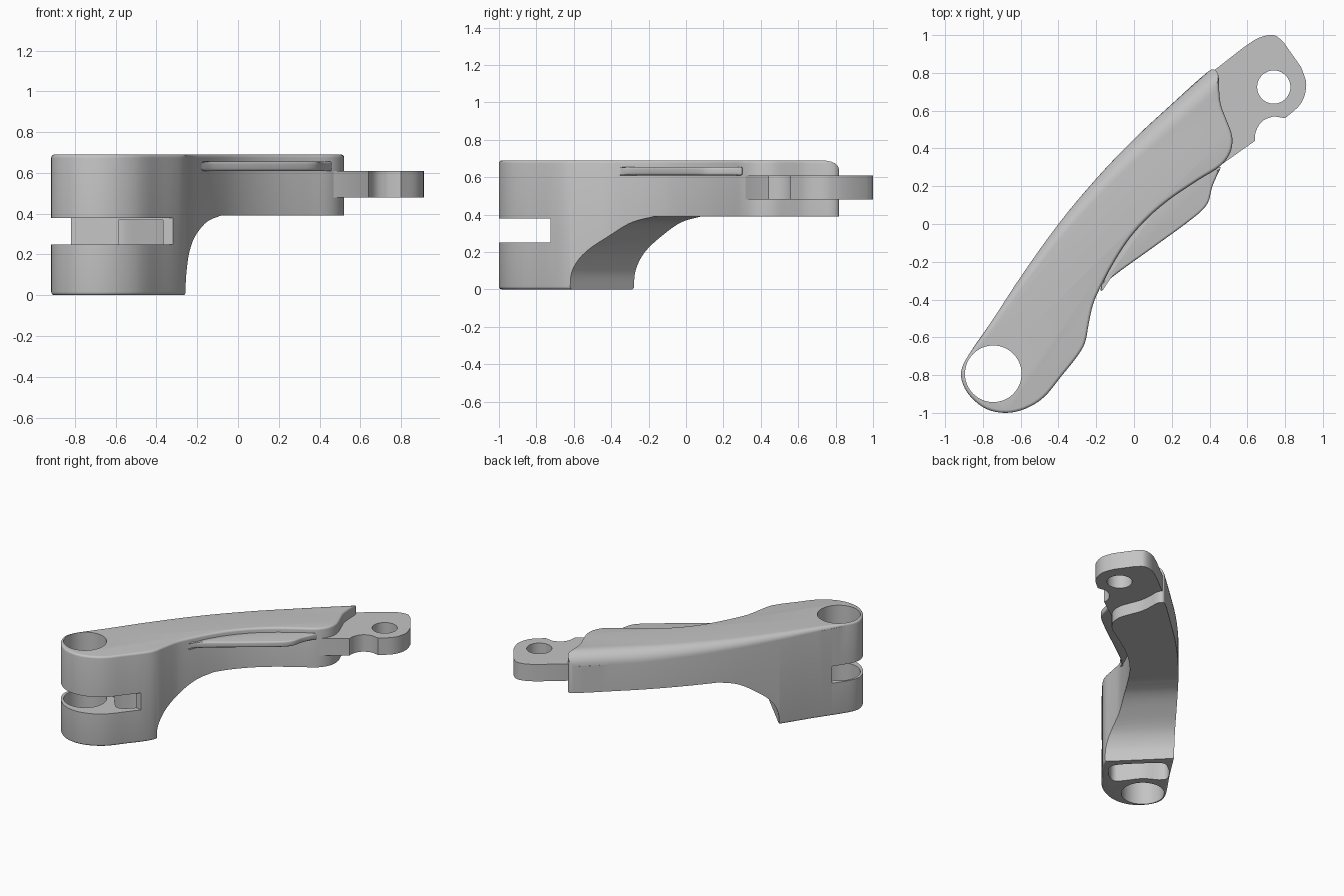
import bpy, bmesh, math
from mathutils import Vector

cube = bpy.data.objects.get("Cube")
if cube:
    bpy.data.objects.remove(cube)

grey = bpy.data.materials.new("satin grey")
grey.use_nodes = True
colour = (0.55, 0.55, 0.55, 1)
grey.diffuse_color = colour
grey.node_tree.nodes["Principled BSDF"].inputs["Base Color"].default_value = colour

TOP, ARM = 0.69, 0.39          # top face and arm underside heights
R2 = math.sqrt(0.5)


def finish(name, bm):
    bm.normal_update()
    bmesh.ops.recalc_face_normals(bm, faces=bm.faces)
    if bm.calc_volume(signed=True) < 0:
        bmesh.ops.reverse_faces(bm, faces=bm.faces)
    mesh = bpy.data.meshes.new(name)
    bm.to_mesh(mesh)
    bm.free()
    ob = bpy.data.objects.new(name, mesh)
    bpy.context.collection.objects.link(ob)
    mesh.materials.append(grey)
    return ob


def loft(name, rings):
    """Join equal rings of points into a capped solid."""
    bm = bmesh.new()
    loops = [[bm.verts.new(p) for p in ring] for ring in rings]
    for a, b in zip(loops, loops[1:]):
        for i in range(len(a)):
            j = (i + 1) % len(a)
            bm.faces.new((a[i], a[j], b[j], b[i]))
    bm.faces.new(loops[0][::-1])
    bm.faces.new(loops[-1])
    return finish(name, bm)


def smooth(pts, steps=4, closed=True):
    """Smooth curve through the points, tangents scaled to each span."""
    pts = [Vector(p) for p in pts]
    n, out = len(pts), []
    get = (lambda k: pts[k % n]) if closed else (lambda k: pts[min(max(k, 0), n - 1)])
    for i in range(n if closed else n - 1):
        a, b, c, d = (get(i + k) for k in (-1, 0, 1, 2))
        span = (c - b).length
        m0, m1 = (c - a).normalized() * span, (d - b).normalized() * span
        for s in range(steps):
            t = s / steps
            h = t * t * (3 - 2 * t)
            out.append(b * (1 - h) + c * h + m0 * (t * (1 - t) ** 2) - m1 * (t * t * (1 - t)))
    return out if closed else out + [pts[-1]]


def slab(name, outline, z0, z1, r=0.0):
    """Extrude a counter-clockwise outline, rounding both rims by r."""
    n = len(outline)
    normals = []
    for i in range(n):
        t = (outline[(i + 1) % n] - outline[i - 1]).normalized()
        normals.append(Vector((t.y, -t.x)))
    angles = [math.radians(a) for a in (0, 22, 45, 67, 90)] if r else [math.pi / 2]
    levels = [(r * (1 - math.sin(a)), z0 + r * (1 - math.cos(a))) for a in angles]
    levels += [(inset, z0 + z1 - z) for inset, z in reversed(levels)]
    return loft(name, [[(*(p - m * inset), z) for p, m in zip(outline, normals)]
                       for inset, z in levels])


def disc(x, y, r, n=48):
    return [Vector((x + r * math.cos(k * math.tau / n), y + r * math.sin(k * math.tau / n)))
            for k in range(n)]


def cut(ob, cutter):
    mod = ob.modifiers.new("cut", "BOOLEAN")
    mod.operation, mod.solver, mod.object = "DIFFERENCE", "MANIFOLD", cutter
    bpy.context.view_layer.objects.active = ob
    bpy.ops.object.modifier_apply(modifier=mod.name)
    bpy.data.objects.remove(cutter)


def along(s, t):
    """Plan point at distance s along the arm and t across it."""
    return Vector(((s - t) * R2, (s + t) * R2))


# Main body: full height plan outline
right_side = [(-.68, -1), (-.58, -.98), (-.48, -.92), (-.38, -.8), (-.3, -.7), (-.26, -.63),
              (-.24, -.53), (-.215, -.42), (-.17, -.32), (-.1, -.19), (-.02, -.07),
              (.08, .04), (.2, .14), (.35, .24), (.46, .31), (.51, .38), (.52, .46),
              (.49, .55), (.46, .63), (.45, .72), (.447, .785), (.425, .818)]
left_side = [(.39, .805), (.2, .635), (0, .45), (-.2, .24), (-.4, 0), (-.6, -.28), (-.75, -.51),
             (-.88, -.7), (-.915, -.78)]
heel = [(-.905, -.85), (-.86, -.92), (-.78, -.98)]
body = slab("arm_body", smooth(right_side + left_side + heel), 0, TOP, 0.016)

# Scoop below the arm, leaving the foot
curve = smooth([(-.62, -.1), (-.62, 0), (-.61, .1), (-.55, .2), (-.42, .3), (-.31, .36),
                (-.18, ARM)], 5, False)
profile = [(p.x, p.y) for p in curve] + [(1.5, ARM), (1.5, -.1)]
cut(body, loft("scoop", [[(*along(s, t), z) for s, z in profile] for t in (-.8, .8)]))

# Growing round along the outer top edge
path = smooth([(.6, .99)] + left_side[:-1], 4, False)
rings = []
for i, p in enumerate(path):
    t = (path[min(i + 1, len(path) - 1)] - path[max(i - 1, 0)]).normalized()
    out = Vector((t.y, -t.x))
    r = 0.015 + 0.08 * min(1, max(0, (p.y + 0.7) / 1.2))
    arc = [(-r + r * math.cos(a), TOP - r + r * math.sin(a))
           for a in (k * math.pi / 16 for k in range(9))]
    section = [(.05, TOP + .05), (.05, TOP - r)] + arc + [(-r, TOP + .05)]
    rings.append([(*(p + out * o), z) for o, z in section])
cut(body, loft("edge_round", rings))

# Slot across the foot, pocket beneath it and pivot bore
slot = [Vector(p) for p in ((-1.2, -1.2), (.1, -1.2), (.1, -.82), (-.3, -.73), (-.85, -.6), (-1.2, -.52))]
cut(body, slab("slot", slot, .25, .38))
pocket = smooth([along(s, t) for s, t in ((-.68, -.2), (-.67, 0), (-.68, .14), (-.73, .17),
                 (-.86, .17), (-.91, .13), (-.88, -.02), (-.9, -.2), (-.86, -.24), (-.73, -.24))])
cut(body, slab("pocket", pocket, -.1, .37))
cut(body, slab("bore", disc(-.745, -.793, .15), -.1, .8))

# Flat blade at the end of the arm
tip = smooth([(.58, .935), (.66, .985), (.74, 1), (.79, .965)], 4, False)
tip += smooth([(.885, .83), (.912, .74), (.885, .64), (.8, .56)], 4, False)
tip += smooth([(.74, .57), (.68, .545), (.645, .49), (.64, .44)], 4, False)
root = [Vector(p) for p in ((.45, .305), (.2, .25), (.2, .5), (.42, .81))]
blade = slab("end_blade", (root + tip)[::-1], .48, .61)
cut(blade, slab("blade_hole", disc(.74, .725, .088), .4, .7))

# Thin fin along the inner side
fin_edge = smooth([(-.18, -.35), (-.12, -.285), (.1, -.125), (.33, .045), (.39, .11),
                   (.415, .2), (.46, .3)], 4, False)
fin = slab("side_fin", fin_edge + [Vector((.3, .35)), Vector((0, .1))], .61, .655, .012)

for ob in (body, blade, fin):
    bpy.ops.object.select_all(action="DESELECT")
    ob.select_set(True)
    bpy.context.view_layer.objects.active = ob
    bpy.ops.object.shade_smooth_by_angle(angle=math.radians(32))
